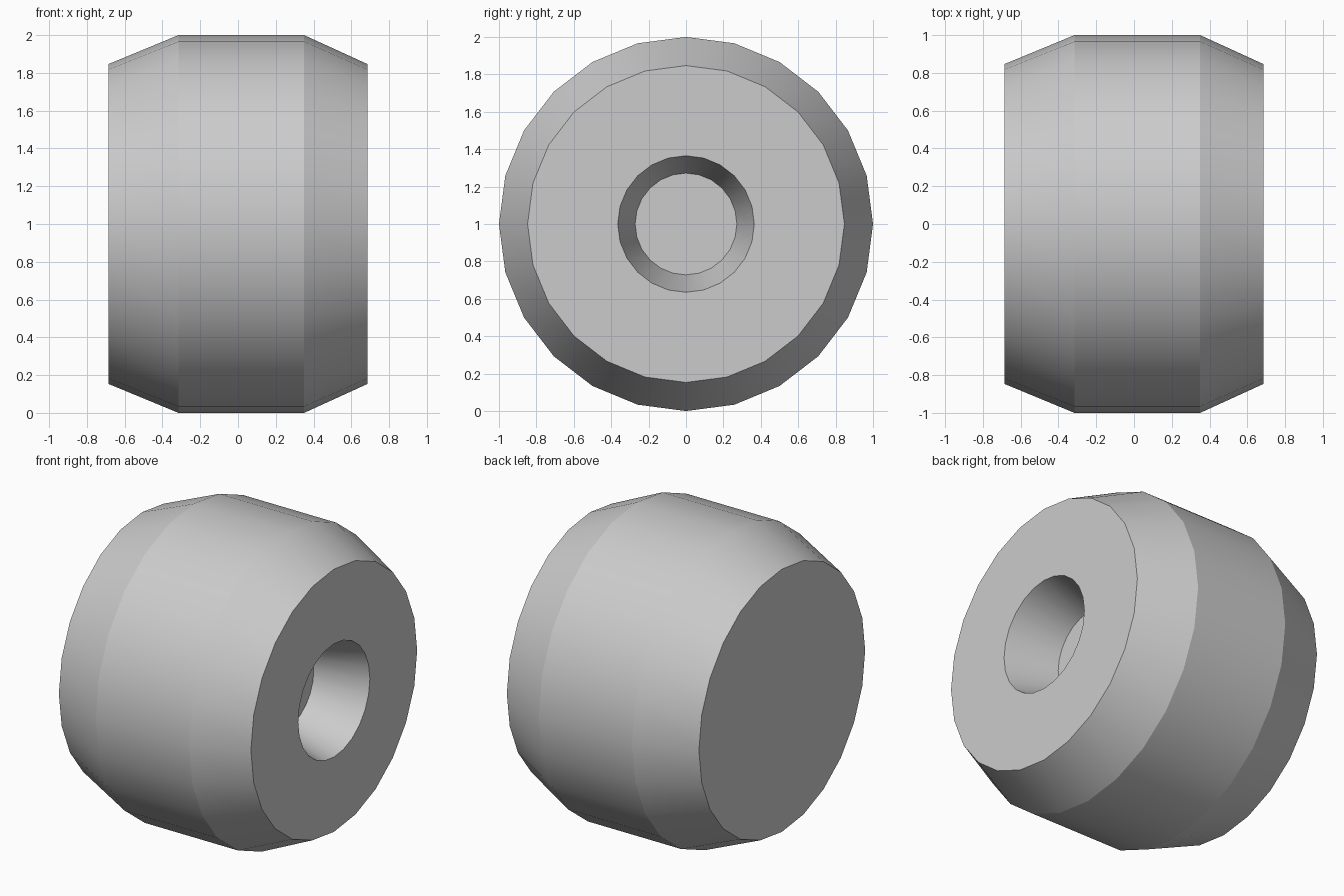
import bpy, bmesh, math

if "Cube" in bpy.data.objects:
    bpy.data.objects.remove(bpy.data.objects["Cube"])

SIDES = 24
CENTRE_Z = 1.0

# Half profile as (x, radius), from the plain face round to the recess floor
PROFILE = [
    (-0.685, 0.847), (-0.315, 1.0), (0.35, 1.0), (0.685, 0.847),
    (0.685, 0.365), (0.35, 0.272),
]


def ring(bm, x, r):
    step = 2 * math.pi / SIDES
    return [bm.verts.new((x, r * math.cos(i * step), CENTRE_Z + r * math.sin(i * step)))
            for i in range(SIDES)]


# Wheel: profile turned around the x axis, closed at both ends
bm = bmesh.new()
rings = [ring(bm, x, r) for x, r in PROFILE]
for a, b in zip(rings, rings[1:]):
    for i in range(SIDES):
        j = (i + 1) % SIDES
        bm.faces.new((a[i], a[j], b[j], b[i]))
bm.faces.new(rings[0])
bm.faces.new(rings[-1])
bmesh.ops.recalc_face_normals(bm, faces=bm.faces)

mesh = bpy.data.meshes.new("wheel")
bm.to_mesh(mesh)
bm.free()
wheel = bpy.data.objects.new("wheel", mesh)
bpy.context.collection.objects.link(wheel)

# Smooth around the tread, crisp at shoulders and rims
bpy.context.view_layer.objects.active = wheel
wheel.select_set(True)
bpy.ops.object.shade_smooth_by_angle(angle=math.radians(20))
